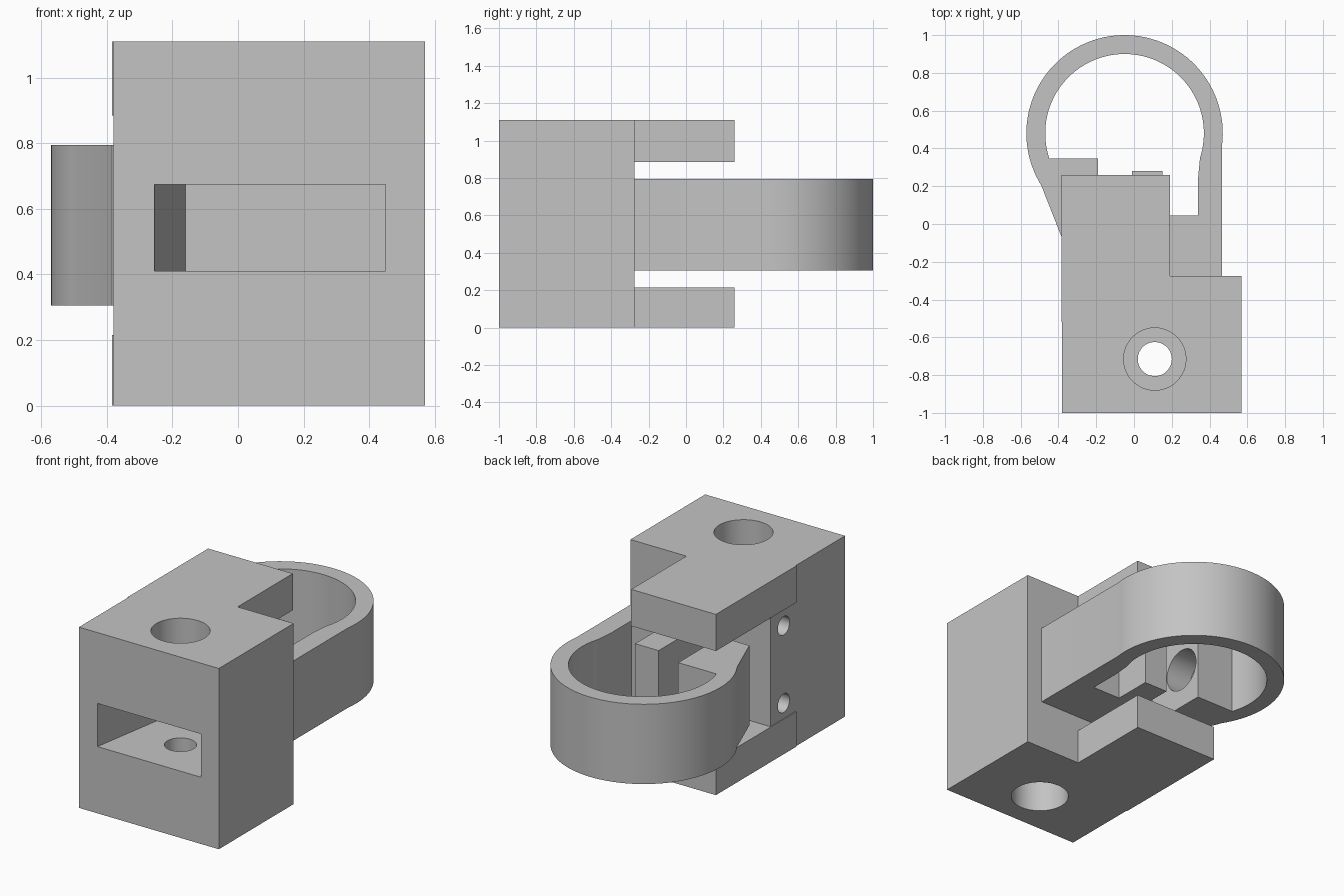
import bpy
import bmesh
from math import sin, cos, radians
from mathutils import Matrix, Vector

if "Cube" in bpy.data.objects:
    bpy.data.objects.remove(bpy.data.objects["Cube"], do_unlink=True)

grey = bpy.data.materials.new("plain_grey")
grey.use_nodes = True
COLOUR = (0.55, 0.55, 0.55, 1)
grey.diffuse_color = COLOUR
grey.node_tree.nodes["Principled BSDF"].inputs["Base Color"].default_value = COLOUR


def make_object(name, bm):
    bmesh.ops.recalc_face_normals(bm, faces=bm.faces)
    mesh = bpy.data.meshes.new(name)
    bm.to_mesh(mesh)
    bm.free()
    mesh.materials.append(grey)
    obj = bpy.data.objects.new(name, mesh)
    bpy.context.collection.objects.link(obj)
    return obj


def extrude(name, points, z0, z1):
    """Prism from an outline in the ground plane."""
    bm = bmesh.new()
    face = bm.faces.new([bm.verts.new((x, y, z0)) for x, y in points])
    top = bmesh.ops.extrude_face_region(bm, geom=[face])["geom"]
    verts = [v for v in top if isinstance(v, bmesh.types.BMVert)]
    bmesh.ops.translate(bm, verts=verts, vec=(0, 0, z1 - z0))
    return make_object(name, bm)


def rod(name, start, end, radius):
    """Cylinder between two points."""
    a, b = Vector(start), Vector(end)
    turn = (b - a).to_track_quat("Z", "Y").to_matrix().to_4x4()
    bm = bmesh.new()
    bmesh.ops.create_cone(bm, cap_ends=True, segments=48, radius1=radius, radius2=radius,
                          depth=(b - a).length, matrix=Matrix.Translation((a + b) / 2) @ turn)
    return make_object(name, bm)


def combine(target, tool, operation):
    mod = target.modifiers.new(operation.lower(), "BOOLEAN")
    mod.object, mod.operation, mod.solver = tool, operation, "EXACT"
    bpy.context.view_layer.objects.active = target
    bpy.ops.object.modifier_apply(modifier=mod.name)
    bpy.data.objects.remove(tool, do_unlink=True)


def rect(x0, x1, y0, y1):
    return [(x0, y0), (x1, y0), (x1, y1), (x0, y1)]


def arc(radius, start, end, steps=64):
    cx, cy = -0.05, 0.48
    angles = [radians(start + (end - start) * i / steps) for i in range(steps + 1)]
    return [(cx + radius * cos(t), cy + radius * sin(t)) for t in angles]


HEIGHT = 1.11
MIDDLE = 0.55

# Main block with an upper and a lower guide plate
block = extrude("main_block", rect(-0.38, 0.57, -1, -0.275), 0, HEIGHT)
for z0, z1 in ((0, 0.215), (0.885, HEIGHT)):
    combine(block, extrude("guide_plate", rect(-0.385, 0.19, -0.52, 0.26), z0, z1), "UNION")

# Front pocket with one slanted side
pocket = [(-0.271, -1.1), (0.45, -1.1), (0.45, -0.42), (-0.16, -0.42)]
combine(block, extrude("pocket_cutter", pocket, 0.41, 0.675), "DIFFERENCE")

# Vertical bolt hole with a counterbore at each end
hx, hy = 0.11, -0.715
combine(block, rod("bolt_cutter", (hx, hy, -0.1), (hx, hy, HEIGHT + 0.1), 0.09), "DIFFERENCE")
for z0, z1 in ((-0.1, 0.2), (HEIGHT - 0.2, HEIGHT + 0.1)):
    combine(block, rod("counterbore_cutter", (hx, hy, z0), (hx, hy, z1), 0.165), "DIFFERENCE")

# Two blind holes in the side
for z in (0.31, 0.785):
    combine(block, rod("side_hole_cutter", (-0.5, -0.405, z), (-0.15, -0.405, z), 0.057), "DIFFERENCE")

# Open ring clamp: outer arc, jaw, inner arc, arm and fixed post
outline = (arc(0.52, -8, 212)
           + [(-0.385, -0.065), (-0.19, -0.065), (-0.19, 0.347)]
           + arc(0.42, 198.5, -18)
           + [(0.34, 0.25), (0.34, 0.045), (0.15, 0.045), (0.15, 0.28),
              (-0.01, 0.28), (-0.01, -0.275), (0.465, -0.275)])
ring = extrude("ring_clamp", outline, 0.305, 0.795)
combine(ring, rod("jaw_hole_cutter", (-0.36, 0.2, MIDDLE), (-0.1, 0.2, MIDDLE), 0.13), "DIFFERENCE")

# Smooth the round walls and keep the edges sharp
bpy.ops.object.select_all(action="DESELECT")
for obj in (block, ring):
    obj.select_set(True)
    bpy.context.view_layer.objects.active = obj
bpy.ops.object.shade_smooth_by_angle(angle=radians(25))
